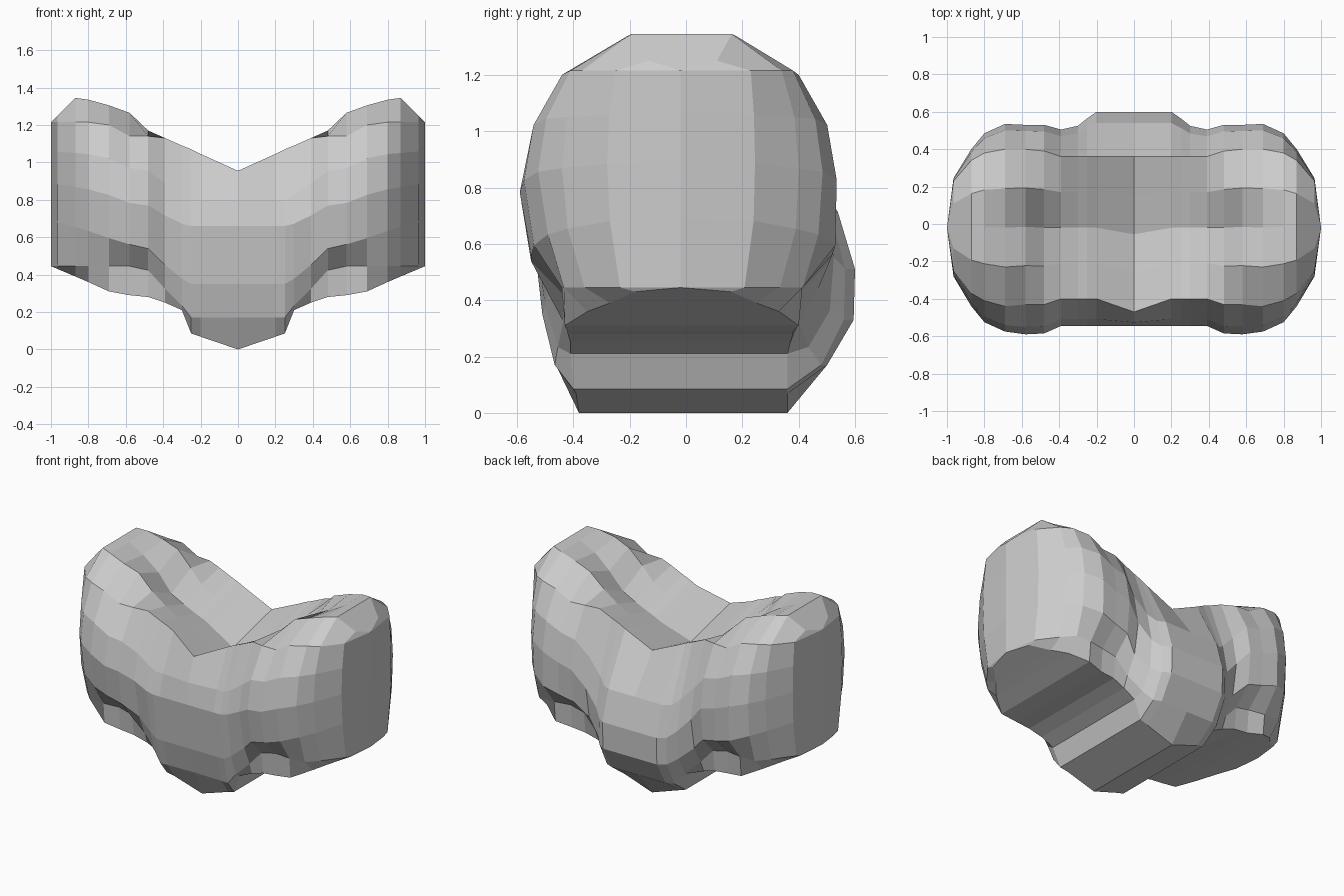
import bpy
import bmesh

cube = bpy.data.objects.get("Cube")
if cube:
    bpy.data.objects.remove(cube, do_unlink=True)

# One flat colour for the whole piece
grey = bpy.data.materials.new("light grey")
grey.use_nodes = True
tone = (0.6, 0.6, 0.6, 1)
grey.diffuse_color = tone
grey.node_tree.nodes["Principled BSDF"].inputs["Base Color"].default_value = tone

# Heights along the half: x, haunch, valley, shoulder, underside
HEIGHTS = [
    (0, .905, .855, .955, 0), (.2, .995, .945, 1.045, .068),
    (.25, 1.02, .97, 1.07, .085), (.3, 1.04, .99, 1.09, .21),
    (.39, 1.09, 1.03, 1.13, .25), (.48, 1.17, 1.075, 1.14, .28),
    (.58, 1.265, 1.19, 1.14, .29), (.69, 1.305, 1.28, 1.2, .31),
    (.8, 1.335, 1.335, 1.215, .36), (.87, 1.345, 1.345, 1.215, .39),
    (.965, 1.25, 1.25, 1.215, .43), (1, 1.215, 1.215, 1.215, .445),
]
# Depths of the front: shoulder, belly, lower belly, underside
FRONT = [
    (-.47, -.545, -.51, -.38), (-.4, -.545, -.51, -.39), (-.4, -.545, -.51, -.4),
    (-.4, -.545, -.5, -.41), (-.4, -.545, -.49, -.41), (-.43, -.585, -.55, -.42),
    (-.43, -.59, -.55, -.42), (-.44, -.575, -.54, -.43), (-.41, -.525, -.49, -.35),
    (-.37, -.44, -.42, -.27), (-.25, -.28, -.27, -.18), (-.02, -.02, -.02, -.02),
]
# Depths of the back, in the same order
BACK = [
    (.36, .6, .595, .36), (.36, .6, .595, .36), (.36, .565, .56, .36),
    (.36, .525, .51, .36), (.36, .505, .47, .37), (.39, .53, .51, .38),
    (.4, .53, .52, .38), (.4, .535, .53, .4), (.38, .485, .47, .33),
    (.34, .4, .39, .25), (.23, .245, .24, .16), (-.02, -.02, -.02, -.02),
]
# Fixed levels of the middle bulge, and the level where the arms tuck under
FRONT_LEVELS = (.8, .66, .35, .17)
BACK_LEVELS = (.71, .51, .33, .17)
ARM_RIM = .445


def mix(a, b, t):
    return a + (b - a) * t


def flank(heights, depths, levels):
    """Side outline of one section, from shoulder down to underside."""
    x, _, _, shoulder, base = heights
    top, belly, low, bottom = depths
    # The middle bulge blends into the arm
    arm = min(max((x - .25) / .25, 0), 1)
    arm_levels = [mix(shoulder, base, t) for t in (.2, .42, .68)] + [ARM_RIM]
    zs = [max(mix(m, a, arm), base + .03 * (1 - arm))
          for m, a in zip(levels, arm_levels)]
    tuck = mix(.6, .1, arm) if x < .75 else .6
    ys = [mix(top, belly, .75), belly, low, mix(bottom, low, tuck)]
    rows = [(top, shoulder), *zip(ys, zs), (bottom, base)]
    return [(x, y, z) for y, z in rows]


def section(heights, front, back):
    """Closed outline across the body at one station."""
    x, haunch, valley, _, _ = heights
    near = flank(heights, front, FRONT_LEVELS)
    far = flank(heights, back, BACK_LEVELS)
    middle = (front[0] + back[0]) / 2
    crown = [(x, mix(middle, front[0], .5), haunch), (x, middle, valley),
             (x, mix(middle, back[0], .5), haunch)]
    return near[::-1] + crown + far


# Loft half of the body through its sections
bm = bmesh.new()
rings = [[bm.verts.new(p) for p in section(*station)]
         for station in zip(HEIGHTS, FRONT, BACK)]
for a, b in zip(rings, rings[1:]):
    for i in range(len(a)):
        j = (i + 1) % len(a)
        bm.faces.new((a[i], a[j], b[j], b[i]))
bmesh.ops.remove_doubles(bm, verts=bm.verts, dist=.0005)
bmesh.ops.recalc_face_normals(bm, faces=bm.faces)

# Make sure the half faces outward before it is mirrored
outer = max(bm.faces, key=lambda f: f.calc_center_median().x)
if outer.normal.x < 0:
    bmesh.ops.reverse_faces(bm, faces=bm.faces)

mesh = bpy.data.meshes.new("forked_body")
bm.to_mesh(mesh)
bm.free()
mesh.materials.append(grey)
body = bpy.data.objects.new("forked_body", mesh)
bpy.context.collection.objects.link(body)

# Mirror to the other side
mirror = body.modifiers.new("mirror", "MIRROR")
mirror.use_axis[0] = True
mirror.use_clip = True
